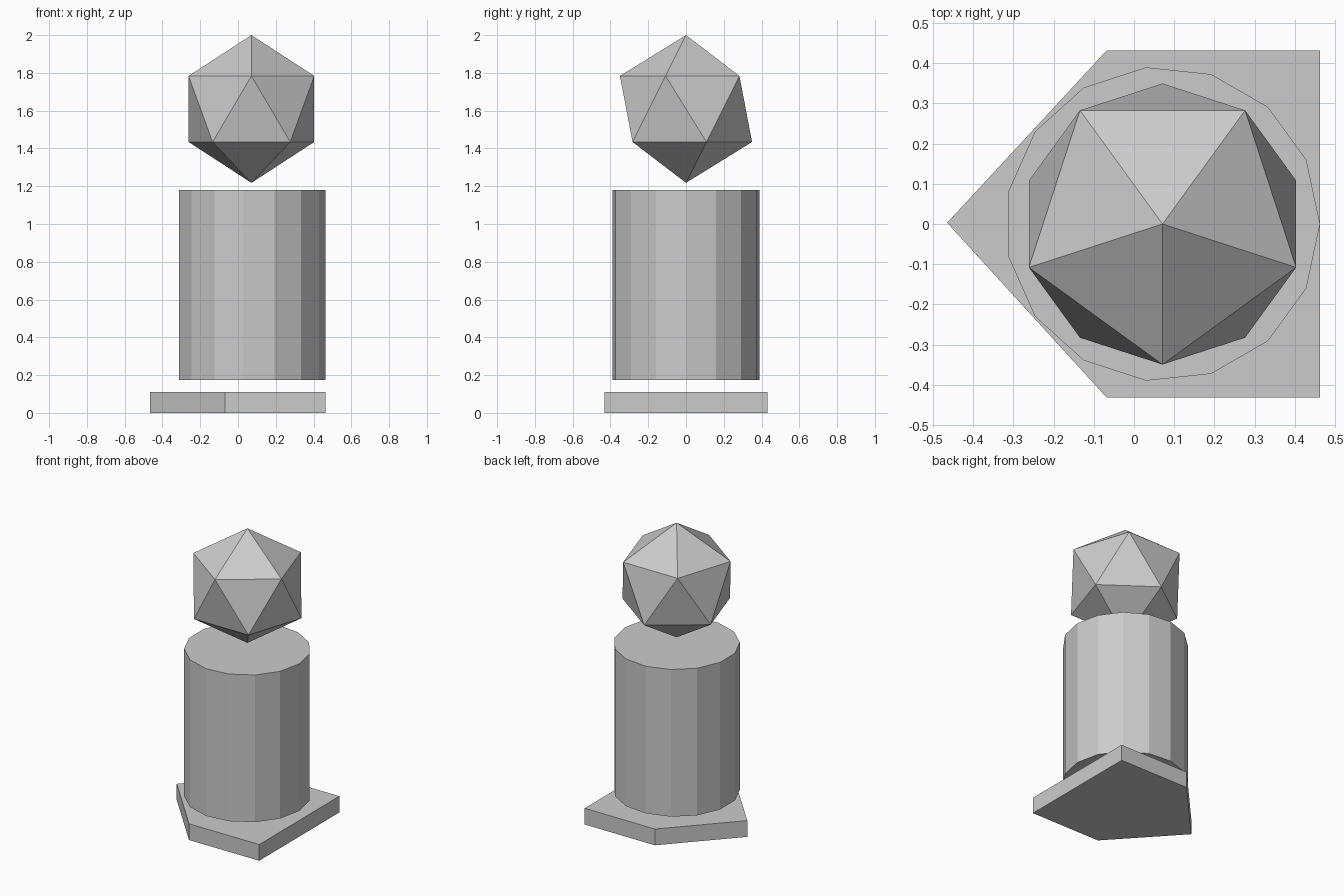
import bpy, bmesh
from math import radians

if "Cube" in bpy.data.objects:
    bpy.data.objects.remove(bpy.data.objects["Cube"])

CX = 0.071  # shared axis of column and top gem

# Five-sided base plate, extruded from its outline
outline = [(-0.465, 0.003), (-0.068, -0.432), (0.463, -0.432), (0.463, 0.432), (-0.068, 0.432)]
bm = bmesh.new()
face = bm.faces.new([bm.verts.new((x, y, 0)) for x, y in outline])
ext = bmesh.ops.extrude_face_region(bm, geom=[face])
top = [v for v in ext["geom"] if isinstance(v, bmesh.types.BMVert)]
bmesh.ops.translate(bm, verts=top, vec=(0, 0, 0.111))
bmesh.ops.recalc_face_normals(bm, faces=bm.faces)
mesh = bpy.data.meshes.new("base_plate")
bm.to_mesh(mesh)
bm.free()
bpy.context.collection.objects.link(bpy.data.objects.new("base_plate", mesh))

# Fifteen-sided column floating above the plate, one corner facing +x
bpy.ops.mesh.primitive_cylinder_add(vertices=15, radius=0.392, depth=1.005,
                                    location=(CX, 0, 0.6775), rotation=(0, 0, radians(-90)))
bpy.context.object.name = "column"

# Icosahedron on top, one upper corner facing the front
bpy.ops.mesh.primitive_ico_sphere_add(subdivisions=1, radius=0.391,
                                      location=(CX, 0, 1.609), rotation=(0, 0, radians(-90)))
bpy.context.object.name = "top_gem"
